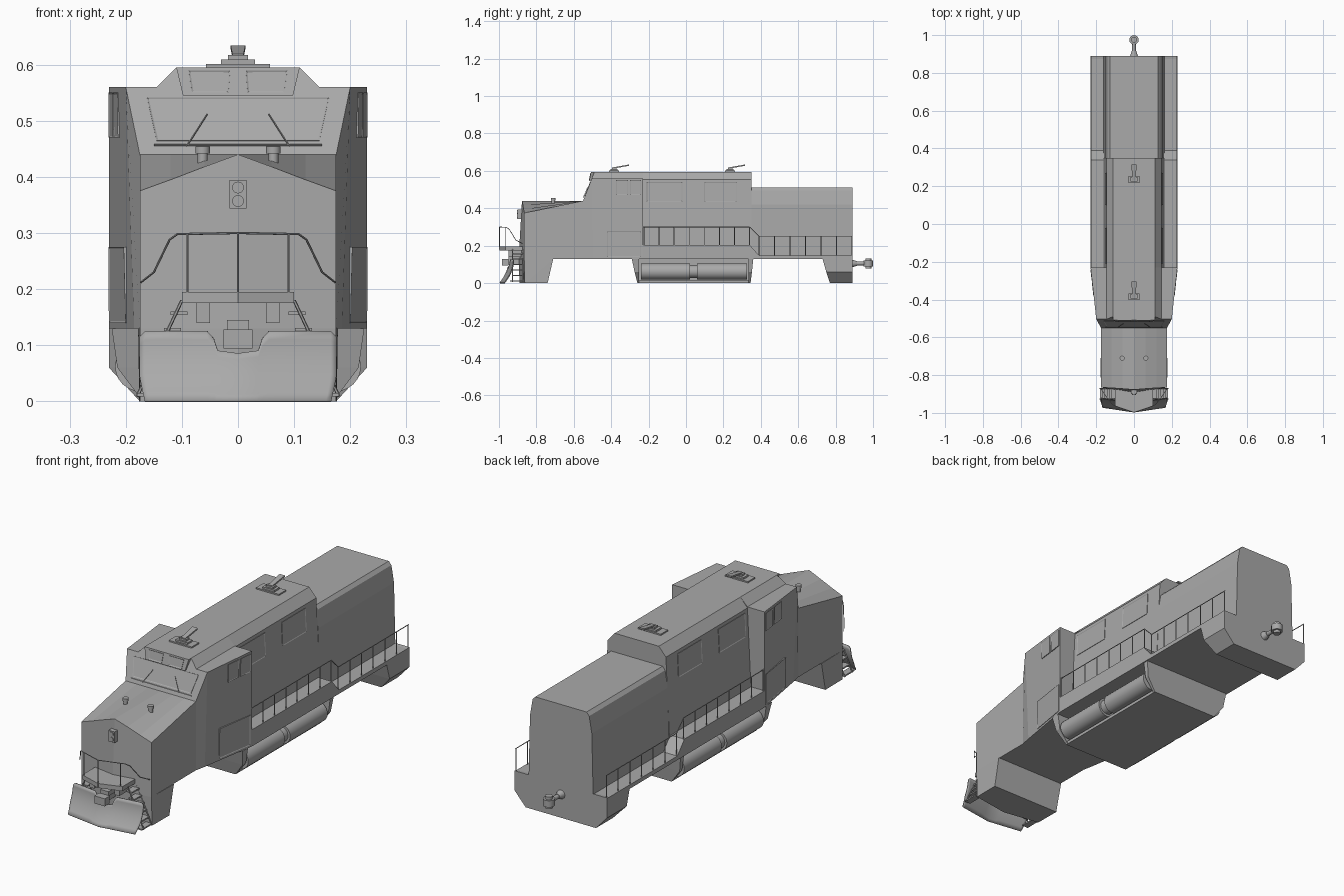
import bpy, bmesh, math
from mathutils import Vector, Matrix

if "Cube" in bpy.data.objects:
    bpy.data.objects.remove(bpy.data.objects["Cube"])

paint = bpy.data.materials.new("dark_grey")
paint.diffuse_color = (.4, .4, .4, 1)
paint.use_nodes = True
paint.node_tree.nodes["Principled BSDF"].inputs["Base Color"].default_value = paint.diffuse_color


def finish(name, bm, smooth=False):
    bmesh.ops.recalc_face_normals(bm, faces=bm.faces)
    me = bpy.data.meshes.new(name)
    bm.to_mesh(me)
    bm.free()
    me.materials.append(paint)
    ob = bpy.data.objects.new(name, me)
    bpy.context.collection.objects.link(ob)
    if smooth:
        bpy.ops.object.select_all(action='DESELECT')
        ob.select_set(True)
        bpy.context.view_layer.objects.active = ob
        bpy.ops.object.shade_smooth_by_angle(angle=math.radians(40))
    return ob


def loft(name, stations):
    """Join half sections (bottom centre to top centre), mirrored in x."""
    bm = bmesh.new()
    for s in (1, -1):
        rows = [[bm.verts.new((s * x, y, z)) for x, y, z in st] for st in stations]
        for a, b in zip(rows, rows[1:]):
            for i in range(len(a) - 1):
                bm.faces.new((a[i], a[i + 1], b[i + 1], b[i]))
        bm.faces.new(rows[0])
        bm.faces.new(rows[-1])
    bmesh.ops.remove_doubles(bm, verts=bm.verts, dist=1e-5)
    return finish(name, bm)


def prism(name, half, y0, y1):
    return loft(name, [[(x, y, z) for x, z in half] for y in (y0, y1)])


def hull(name, pts):
    """Convex solid from points, mirrored in x."""
    bm = bmesh.new()
    for x, y, z in pts:
        for s in (1, -1):
            bm.verts.new((s * x, y, z))
    bmesh.ops.remove_doubles(bm, verts=bm.verts, dist=1e-5)
    bmesh.ops.convex_hull(bm, input=bm.verts)
    bmesh.ops.dissolve_limit(bm, angle_limit=0.01, verts=bm.verts, edges=bm.edges)
    return finish(name, bm)


def boxes(name, items):
    """Boxes given as (x0, x1, y0, y1, z0, z1)."""
    bm = bmesh.new()
    for x0, x1, y0, y1, z0, z1 in items:
        m = Matrix.Translation(((x0 + x1) / 2, (y0 + y1) / 2, (z0 + z1) / 2))
        bmesh.ops.create_cube(bm, size=1, matrix=m @ Matrix.Diagonal((x1 - x0, y1 - y0, z1 - z0, 1)))
    return finish(name, bm)


def rods(name, segs, r, n=6, r2=None):
    bm = bmesh.new()
    for a, b in segs:
        a, b = Vector(a), Vector(b)
        m = Matrix.Translation((a + b) / 2) @ (b - a).to_track_quat('Z', 'Y').to_matrix().to_4x4()
        bmesh.ops.create_cone(bm, cap_ends=True, segments=n, radius1=r, radius2=r if r2 is None else r2,
                              depth=(b - a).length, matrix=m)
    return finish(name, bm, n > 8)


def panel(name, corners, out, rim=0.004):
    """Slightly raised frame with a sunk pane."""
    bm = bmesh.new()
    vs = [Vector(c) for c in corners]
    nrm = (vs[1] - vs[0]).cross(vs[2] - vs[0]).normalized()
    if nrm.dot(Vector(out)) < 0:
        vs.reverse()
        nrm = -nrm
    low = [bm.verts.new(v - nrm * 0.004) for v in vs]
    top = [bm.verts.new(v + nrm * 0.002) for v in vs]
    for i in range(4):
        j = (i + 1) % 4
        bm.faces.new((low[i], low[j], top[j], top[i]))
    bm.faces.new(low[::-1])
    f = bm.faces.new(top)
    bm.normal_update()
    bmesh.ops.inset_region(bm, faces=[f], thickness=rim, depth=-0.0015)
    return finish(name, bm)


def both(segs):
    return segs + [((-a[0], *a[1:]), (-b[0], *b[1:])) for a, b in segs]


def chain(pts):
    return list(zip(pts, pts[1:]))


def slope_y(z):
    return -0.55 + (z - 0.44) * 0.06 / 0.155


def brow_y(z):
    return -.518 + (z - .545) * .2


def cab_x(y, z):
    t = (y + .5) / .27
    lo, hi = .185 + t * .045, .2 + t * .03
    return lo + (hi - lo) * (z - .13) / .43


def hood_x(y, z):
    return .165 - .02 * (z - .15) / .405


# nose and cab shell
loft("nose_and_cab", [
    [(0, -.895, .13), (.175, -.865, .13), (.175, -.865, .375), (.12, -.868, .395), (.06, -.872, .418), (0, -.877, .44)],
    [(0, -.55, .13), (.175, -.55, .13), (.175, -.55, .44), (.12, -.55, .44), (.06, -.55, .44), (0, -.55, .44)],
    [(0, -.5, .13), (.185, -.5, .13), (.2, slope_y(.56), .56), (.145, slope_y(.56), .56), (.11, -.49, .595), (0, -.49, .595)],
    [(0, -.23, .13), (.23, -.23, .13), (.23, -.23, .56), (.145, -.23, .56), (.11, -.23, .595), (0, -.23, .595)]])
# front skirt, rear underframe
hull("front_skirt", [(0, -.895, .13), (.175, -.865, .13), (.178, -.71, .13), (0, -.89, 0), (.175, -.862, 0), (.176, -.74, 0)])
hull("rear_underframe", [(.23, .89, .15), (.23, .89, .06), (.175, .89, 0), (.23, .73, .13), (.23, .75, .06), (.175, .77, 0)])
# hoods and walkway deck
prism("main_hood", [(0, .15), (.165, .15), (.145, .555), (.11, .595), (0, .595)], -.23, .35)
prism("rear_hood", [(0, .13), (.161, .13), (.154, .42), (.141, .495), (.128, .51), (0, .51)], .35, .89)
hull("front_walkway", [(.23, -.23, .13), (.23, -.23, .205), (.23, .34, .205), (.23, .39, .148), (.23, .39, .13)])
hull("rear_walkway", [(.23, .38, .13), (.23, .38, .148), (.23, .89, .13), (.23, .89, .148)])

# fuel tank with side cylinders
hull("fuel_tank", [(.14, -.29, .13), (.14, .35, .13), (.14, -.26, 0), (.14, .34, 0)])
for nm, a, b in (("front", -.29, -.25), ("rear", .36, .335)):
    bot = -.26 if a < 0 else .345
    hull(f"tank_{nm}_plate", [(.225, a, .13), (.225, b, .13), (.215, (a + bot) / 2, .06), (.215, b, .06),
                              (.17, bot, 0), (.17, b, 0)])
hull("tank_floor", [(.17, -.26, 0), (.17, .345, 0), (.17, -.26, .014), (.17, .345, .014)])
rods("air_tanks", both([((.175, -.24, .062), (.175, .022, .062)), ((.175, .058, .062), (.175, .325, .062))]), .044, 24)
rods("air_tank_joint", both([((.175, .01, .062), (.175, .07, .062))]), .034, 16)

# cab brow, windows and side panels
hull("roof_brow", [(.11, -.508, .595), (.11, -.46, .595), (.098, -.518, .545), (.098, -.48, .545)])
panel("windshield", [(x, slope_y(z), z) for x, z in ((-.145, .464), (.145, .464), (.162, .541), (-.162, .541))], (0, -1, 0))
for s, side in ((1, "left"), (-1, "right")):
    panel(f"brow_window_{side}", [(s * x, brow_y(z), z) for x, z in ((.017, .55), (.082, .55), (.088, .589), (.014, .589))], (0, -1, 0))
    for nm, fx, y0, y1, z0, z1 in (("cab_front_window", cab_x, -.375, -.31, .47, .55), ("cab_rear_window", cab_x, -.3, -.24, .47, .55),
                                   ("hood_front_window", hood_x, -.21, -.02, .435, .54), ("hood_rear_window", hood_x, .1, .27, .435, .54),
                                   ("side_hatch", cab_x, -.42, -.24, .14, .275)):
        panel(f"{nm}_{side}", [(s * fx(y, z), y, z) for y, z in ((y0, z0), (y1, z0), (y1, z1), (y0, z1))], (s, 0, 0))

# wipers and windshield ledge
rods("wipers", both([((.055, -.527, .512), (.085, -.546, .465)), ((.085, -.546, .465), (.092, -.548, .455))]), .0015, 5)
rods("windshield_ledge", [((-.15, -.546, .457), (.15, -.546, .457))], .002)

# nose lights
rods("nose_lamps", both([((.063, -.71, .42), (.063, -.71, .448))]), .009, 12)
rods("nose_lamp_heads", both([((.063, -.71, .442), (.063, -.71, .454))]), .013, 12)
boxes("headlight_box", [(-.015, .015, -.9, -.875, .344, .394)])
rods("headlights", [((0, -.904, z), (0, -.89, z)) for z in (.357, .381)], .0105, 16)

# roof horns
for nm, y in (("front", -.385), ("rear", .235)):
    boxes(f"{nm}_horn_base", [(-.057, .057, y - .026, y + .026, .592, .601), (-.03, .03, y - .018, y + .018, .6, .609),
                              (-.018, .018, y - .01, y + .014, .608, .617)])
    hull(f"{nm}_horn", [(.01, y - .005, .612), (.01, y - .005, .619), (.013, y + .08, .627), (.013, y + .08, .634)])

# side railings with posts
segs = chain([(.226, -.23, .3), (.226, .34, .3), (.226, .39, .25), (.226, .89, .25)])
segs += [((.226, y, .2), (.226, y, .3)) for y in [-.225 + .0807 * i for i in range(8)]]
segs += [((.226, y, .14), (.226, y, .25)) for y in [.39 + .083 * i for i in range(7)]]
rods("side_railings", both(segs), .002)

# front platform, handrail and supports
hull("front_platform", [(0, -.997, .175), (0, -.997, .195), (.1, -.965, .175), (.1, -.965, .195), (.1, -.86, .175), (.1, -.86, .195)])
rail = [(.173, -.875, .212), (.15, -.91, .23), (.122, -.945, .288), (.108, -.96, .298), (0, -.997, .3)]
rods("front_handrail", both(chain(rail) + [((.09, -.966, .18), (.09, -.966, .299))])
     + [((0, -.997, .18), (0, -.997, .3))], .002)
boxes("platform_brackets", [(s * .062 - .012, s * .062 + .012, -.95, -.87, .14, .176) for s in (1, -1)])
boxes("front_coupler", [(-.014, .014, -.97, -.86, .1, .125), (-.026, .026, -.985, -.95, .094, .128), (-.02, .02, -.95, -.9, .125, .145)])

# side steps climbing inwards to the platform
treads = []
for i in range(6):
    for s in (1, -1):
        x, z = s * (.165 - .012 * i), .012 + .029 * i
        treads.append((x - .015, x + .015, -.94 if i == 0 else -.925, -.87, z - .003, z + .003))
boxes("corner_steps", treads)
rods("step_stringers", both([((.18, y, .008), (.1, y, .18)) for y in (-.927, -.872)]), .003)

# snow plow: V in plan, curved blade with a notch for the coupler
bm = bmesh.new()
cols = []
for x, top in ((-.175, .115), (-.165, .125), (-.055, .125), (-.043, .112), (-.036, .09), (0, .085),
               (.036, .09), (.043, .112), (.055, .125), (.165, .125), (.175, .115)):
    col = []
    for j in range(9):
        z = top * j / 8
        t = z / .125
        y = -.996 + .05 * (1 - (1 - t) ** 2) + .025 * abs(x) / .175
        col.append(bm.verts.new((x * (.95 + .05 * min(1, t * 3)), y, z)))
    cols.append(col)
for a, b in zip(cols, cols[1:]):
    for j in range(8):
        bm.faces.new((a[j], b[j], b[j + 1], a[j + 1]))
plow = finish("snow_plow", bm, True)
mod = plow.modifiers.new("thickness", 'SOLIDIFY')
mod.thickness = .005
mod.offset = 0

# rear coupler
rods("rear_coupler_base", [((0, .885, .105), (0, .915, .105))], .022, 12, .012)
rods("rear_coupler_shaft", [((0, .9, .105), (0, .975, .105))], .01, 12)
rods("rear_coupler_knuckle", [((0, .975, .078), (0, .975, .132))], .016, 12)
rods("rear_coupler_head", [((0, .975, .09), (0, .975, .12))], .025, 16)
